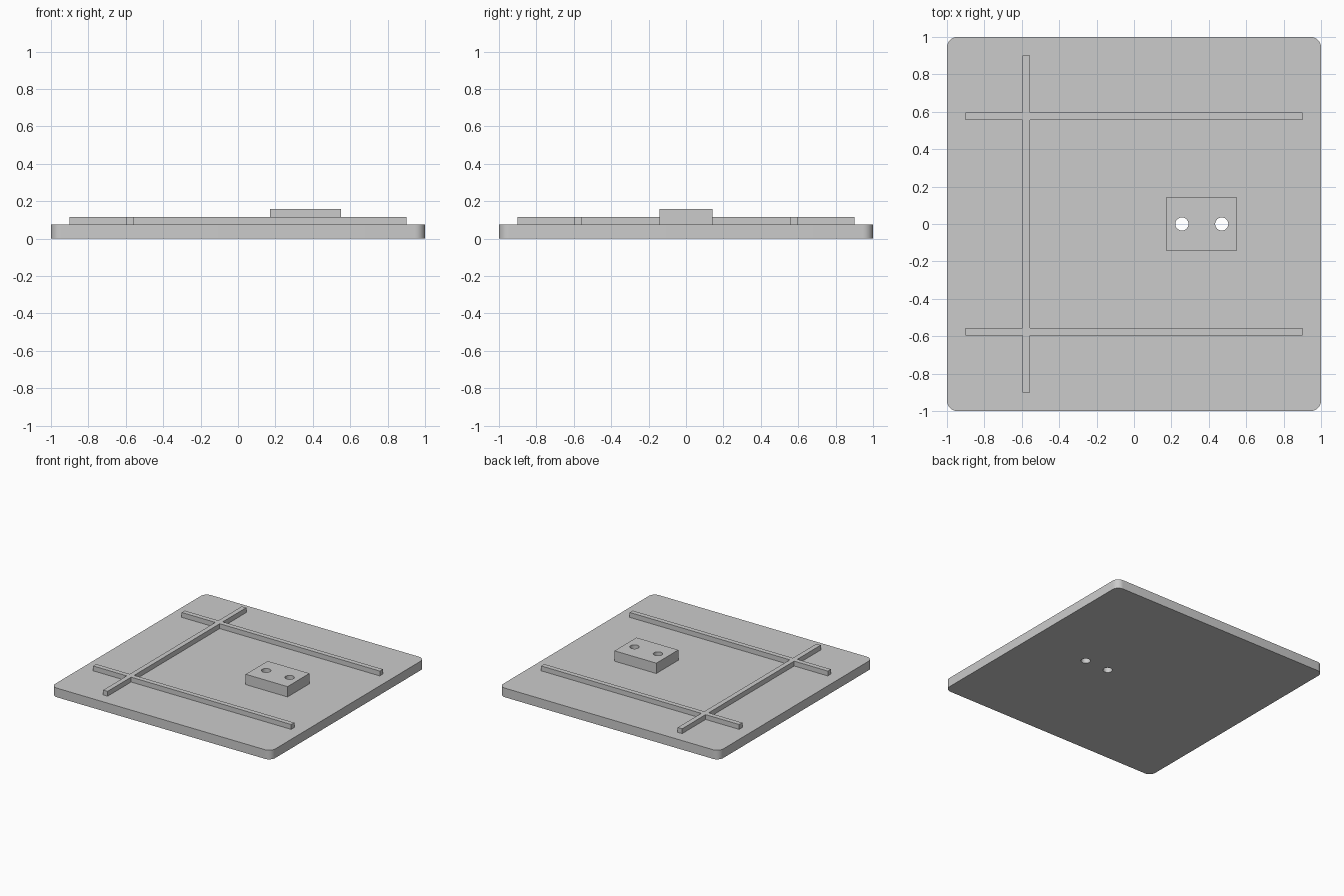
import bpy
import bmesh

cube = bpy.data.objects.get("Cube")
if cube:
    bpy.data.objects.remove(cube, do_unlink=True)

# Single flat colour
GREY = (0.6, 0.6, 0.6, 1)
grey = bpy.data.materials.new("plain grey")
grey.use_nodes = True
grey.diffuse_color = GREY
grey.node_tree.nodes["Principled BSDF"].inputs["Base Color"].default_value = GREY

PLATE_TOP, RIB_TOP, BLOCK_TOP = 0.075, 0.115, 0.16
RIB_OFFSET, RIB_WIDTH, RIB_LENGTH = 0.575, 0.04, 1.8
HOLE_XS, HOLE_RADIUS = (0.256, 0.469), 0.035


def finish(bm, name):
    mesh = bpy.data.meshes.new(name)
    bm.to_mesh(mesh)
    bm.free()
    mesh.materials.append(grey)
    obj = bpy.data.objects.new(name, mesh)
    bpy.context.collection.objects.link(obj)
    return obj


def box(name, x, y, width, depth, bottom, top, corner=0):
    bm = bmesh.new()
    bmesh.ops.create_cube(bm, size=1)
    bmesh.ops.scale(bm, vec=(width, depth, top - bottom), verts=bm.verts)
    bmesh.ops.translate(bm, vec=(x, y, (bottom + top) / 2), verts=bm.verts)
    if corner:
        upright = [e for e in bm.edges
                   if abs(e.verts[0].co.z - e.verts[1].co.z) > 0.01]
        bmesh.ops.bevel(bm, geom=upright, offset=corner, segments=8,
                        profile=0.5, affect='EDGES')
    return finish(bm, name)


def cylinder(name, x, radius, height):
    bm = bmesh.new()
    bmesh.ops.create_cone(bm, cap_ends=True, segments=48, radius1=radius,
                          radius2=radius, depth=height)
    bmesh.ops.translate(bm, vec=(x, 0, 0), verts=bm.verts)
    return finish(bm, name)


def activate(obj):
    bpy.ops.object.select_all(action='DESELECT')
    obj.select_set(True)
    bpy.context.view_layer.objects.active = obj


def combine(obj, other, operation):
    mod = obj.modifiers.new("combine", 'BOOLEAN')
    mod.operation, mod.object, mod.solver = operation, other, 'EXACT'
    activate(obj)
    bpy.ops.object.modifier_apply(modifier=mod.name)


# Base plate with rounded corners, and the raised block
plate = box("base_plate", 0, 0, 2, 2, 0, PLATE_TOP, corner=0.055)
block = box("mounting_block", 0.36, 0, 0.38, 0.285, PLATE_TOP, BLOCK_TOP)

# Two through holes
for x in HOLE_XS:
    cutter = cylinder("hole_cutter", x, HOLE_RADIUS, 1)
    cutter.hide_render = True
    for part in (plate, block):
        combine(part, cutter, 'DIFFERENCE')
    bpy.data.objects.remove(cutter, do_unlink=True)

# Crossing ribs merged into one lattice
ribs = box("crossing_ribs", -RIB_OFFSET, 0, RIB_WIDTH, RIB_LENGTH, PLATE_TOP, RIB_TOP)
for side in (-1, 1):
    rib = box("cross_rib", 0, side * RIB_OFFSET, RIB_LENGTH, RIB_WIDTH, PLATE_TOP, RIB_TOP)
    combine(ribs, rib, 'UNION')
    bpy.data.objects.remove(rib, do_unlink=True)

# Smooth round walls, crisp edges
for part in (plate, block):
    activate(part)
    bpy.ops.object.shade_smooth_by_angle()
